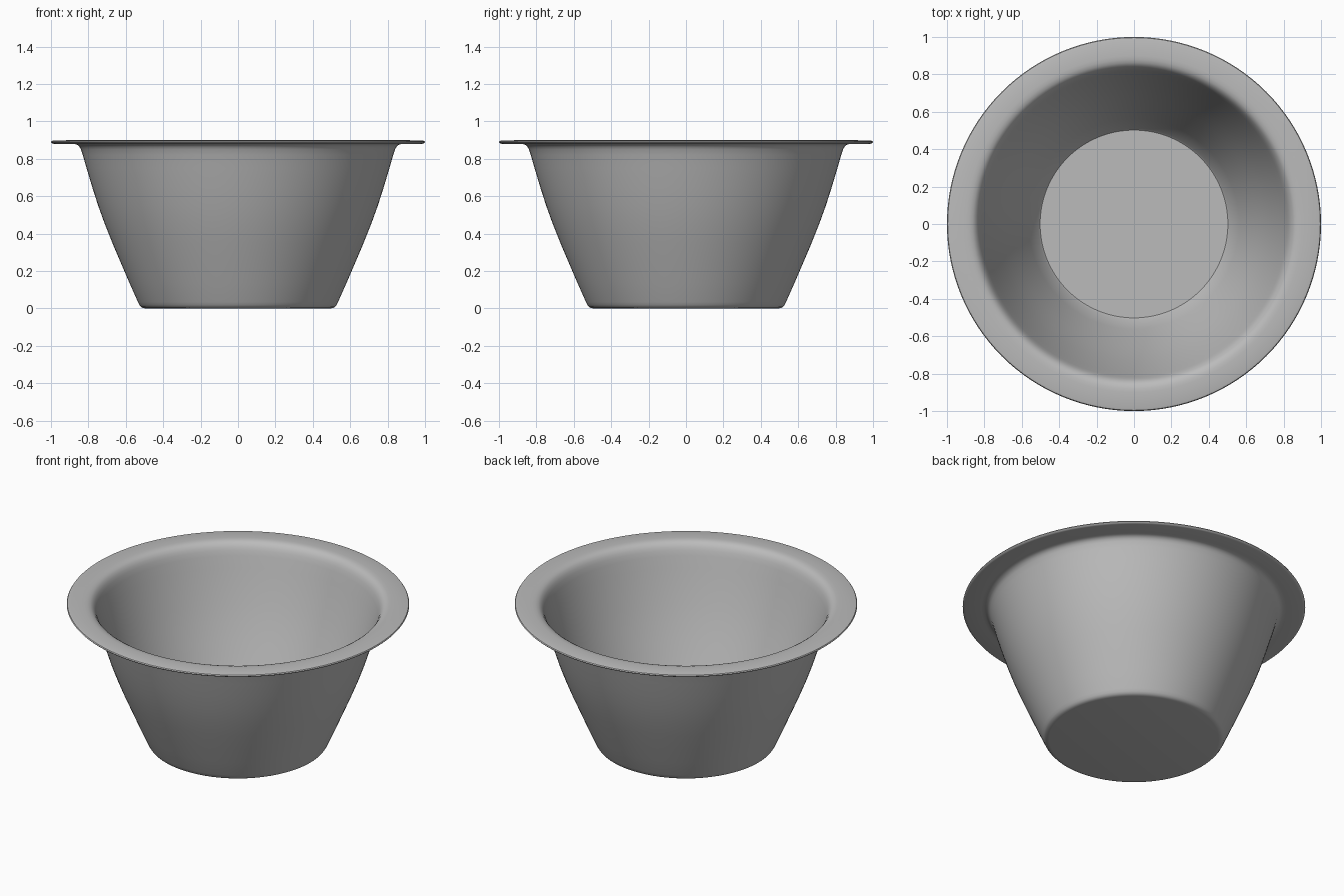
import bpy, bmesh, math

if "Cube" in bpy.data.objects:
    bpy.data.objects.remove(bpy.data.objects["Cube"])

SEGMENTS = 128

# Outer skin from the base centre up to the rim edge, (radius, height)
outer = [(0, 0), (0.495, 0), (0.508, 0.002), (0.519, 0.008), (0.527, 0.018),
         (0.535, 0.034), (0.58, 0.135), (0.625, 0.24), (0.672, 0.35),
         (0.712, 0.45), (0.748, 0.55), (0.78, 0.65), (0.81, 0.75),
         (0.83, 0.82), (0.84, 0.85), (0.847, 0.863), (0.857, 0.873),
         (0.87, 0.878), (0.89, 0.88), (0.985, 0.88)]
# Rolled rim edge
edge = [(0.995, 0.883), (1.0, 0.889), (0.996, 0.895), (0.985, 0.898)]
# Inner skin from the rim back down to the floor centre
inner = [(0.90, 0.899), (0.88, 0.898), (0.862, 0.893), (0.848, 0.884),
         (0.836, 0.868), (0.827, 0.85), (0.817, 0.82), (0.797, 0.75),
         (0.765, 0.65), (0.732, 0.55), (0.695, 0.45), (0.655, 0.35),
         (0.608, 0.24), (0.562, 0.135), (0.512, 0.03), (0.502, 0.02),
         (0, 0.02)]


def lathe(name, profile, material):
    bm = bmesh.new()
    rings = []
    for r, z in profile:
        count = SEGMENTS if r > 0 else 1
        rings.append([bm.verts.new((r * math.cos(2 * math.pi * i / SEGMENTS),
                                    r * math.sin(2 * math.pi * i / SEGMENTS), z))
                      for i in range(count)])
    for a, b in zip(rings, rings[1:]):
        for i in range(SEGMENTS):
            j = (i + 1) % SEGMENTS
            quad = [a[i % len(a)], a[j % len(a)], b[j % len(b)], b[i % len(b)]]
            bm.faces.new(list(dict.fromkeys(quad)))
    bmesh.ops.recalc_face_normals(bm, faces=bm.faces)
    mesh = bpy.data.meshes.new(name)
    bm.to_mesh(mesh)
    bm.free()
    mesh.materials.append(material)
    obj = bpy.data.objects.new(name, mesh)
    bpy.context.collection.objects.link(obj)
    bpy.context.view_layer.objects.active = obj
    obj.select_set(True)
    bpy.ops.object.shade_smooth_by_angle(angle=math.radians(40))
    return obj


grey = bpy.data.materials.new("light grey")
grey.diffuse_color = (0.5, 0.5, 0.5, 1)
grey.use_nodes = True
grey.node_tree.nodes["Principled BSDF"].inputs["Base Color"].default_value = grey.diffuse_color

# Thin-walled bowl with a flat rim
lathe("bowl", outer + edge + inner, grey)
